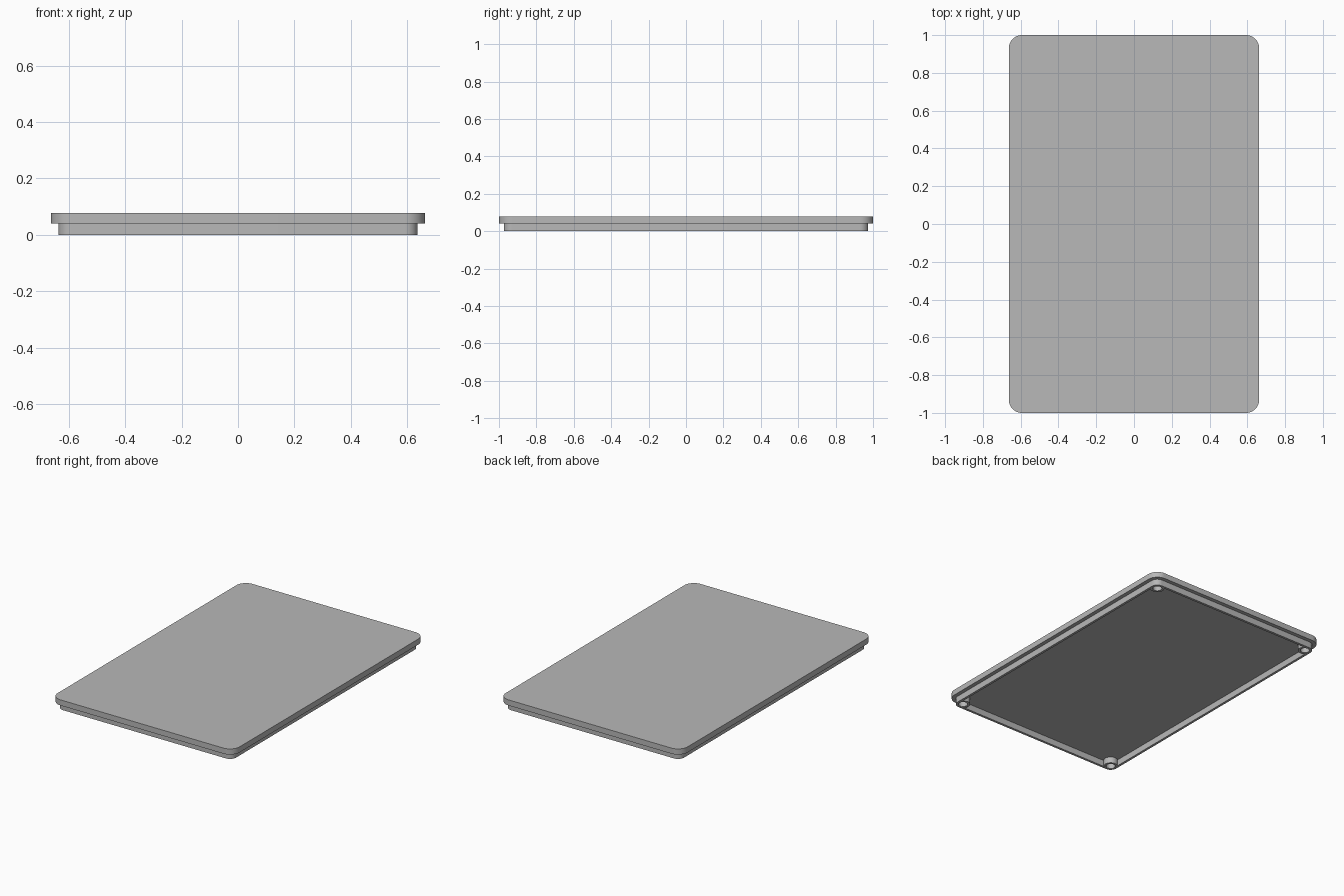
import bpy
import bmesh
import math

cube = bpy.data.objects.get("Cube")
if cube:
    bpy.data.objects.remove(cube, do_unlink=True)

HALF_X, HALF_Y, CORNER = 0.663, 1.0, 0.07
TOP, STEP = 0.078, 0.041
INSET, WALL = 0.026, 0.016

grey = bpy.data.materials.new("plain grey")
grey.use_nodes = True
colour = (0.48, 0.48, 0.48, 1)
grey.diffuse_color = colour
grey.node_tree.nodes["Principled BSDF"].inputs["Base Color"].default_value = colour


def rounded_outline(inset, steps=10):
    """Rounded rectangle, offset inwards from the plate edge."""
    radius = CORNER - inset
    points = []
    for quarter, (sx, sy) in enumerate([(1, 1), (-1, 1), (-1, -1), (1, -1)]):
        for i in range(steps + 1):
            a = (quarter + i / steps) * math.pi / 2
            points.append((sx * (HALF_X - CORNER) + radius * math.cos(a),
                           sy * (HALF_Y - CORNER) + radius * math.sin(a)))
    return points


def circle(cx, cy, radius, sides=32):
    return [(cx + radius * math.cos(math.tau * i / sides),
             cy + radius * math.sin(math.tau * i / sides)) for i in range(sides)]


def extruded(name, outer, z0, z1, inner=None):
    """Solid slab from an outline, or a hollow ring if an inner outline is given."""
    bm = bmesh.new()

    def loop(points, z):
        return [bm.verts.new((x, y, z)) for x, y in points]

    def bridge(a, b):
        for i in range(len(a)):
            j = (i + 1) % len(a)
            bm.faces.new((a[i], a[j], b[j], b[i]))

    low, high = loop(outer, z0), loop(outer, z1)
    bridge(low, high)
    if inner:
        inner_low, inner_high = loop(inner, z0), loop(inner, z1)
        bridge(inner_high, inner_low)
        bridge(inner_low, low)
        bridge(high, inner_high)
    else:
        bm.faces.new(low[::-1])
        bm.faces.new(high)
    bmesh.ops.recalc_face_normals(bm, faces=bm.faces[:])
    mesh = bpy.data.meshes.new(name)
    bm.to_mesh(mesh)
    bm.free()
    mesh.materials.append(grey)
    obj = bpy.data.objects.new(name, mesh)
    bpy.context.collection.objects.link(obj)
    bpy.ops.object.select_all(action='DESELECT')
    obj.select_set(True)
    bpy.context.view_layer.objects.active = obj
    bpy.ops.object.shade_smooth_by_angle(angle=math.radians(30))
    return obj


# Flat cover and the thin lip beneath it
extruded("cover_plate", rounded_outline(0), STEP, TOP)
extruded("lip", rounded_outline(INSET), 0, STEP, rounded_outline(INSET + WALL))

# Hollow screw posts, concentric with the rounded corners
for side, sx in (("left", 1), ("right", -1)):
    for end, sy in (("front", -1), ("back", 1)):
        cx, cy = sx * (HALF_X - CORNER), sy * (HALF_Y - CORNER)
        extruded(f"{end}_{side}_screw_post", circle(cx, cy, 0.0435), 0.0005, STEP,
                 circle(cx, cy, 0.028))
